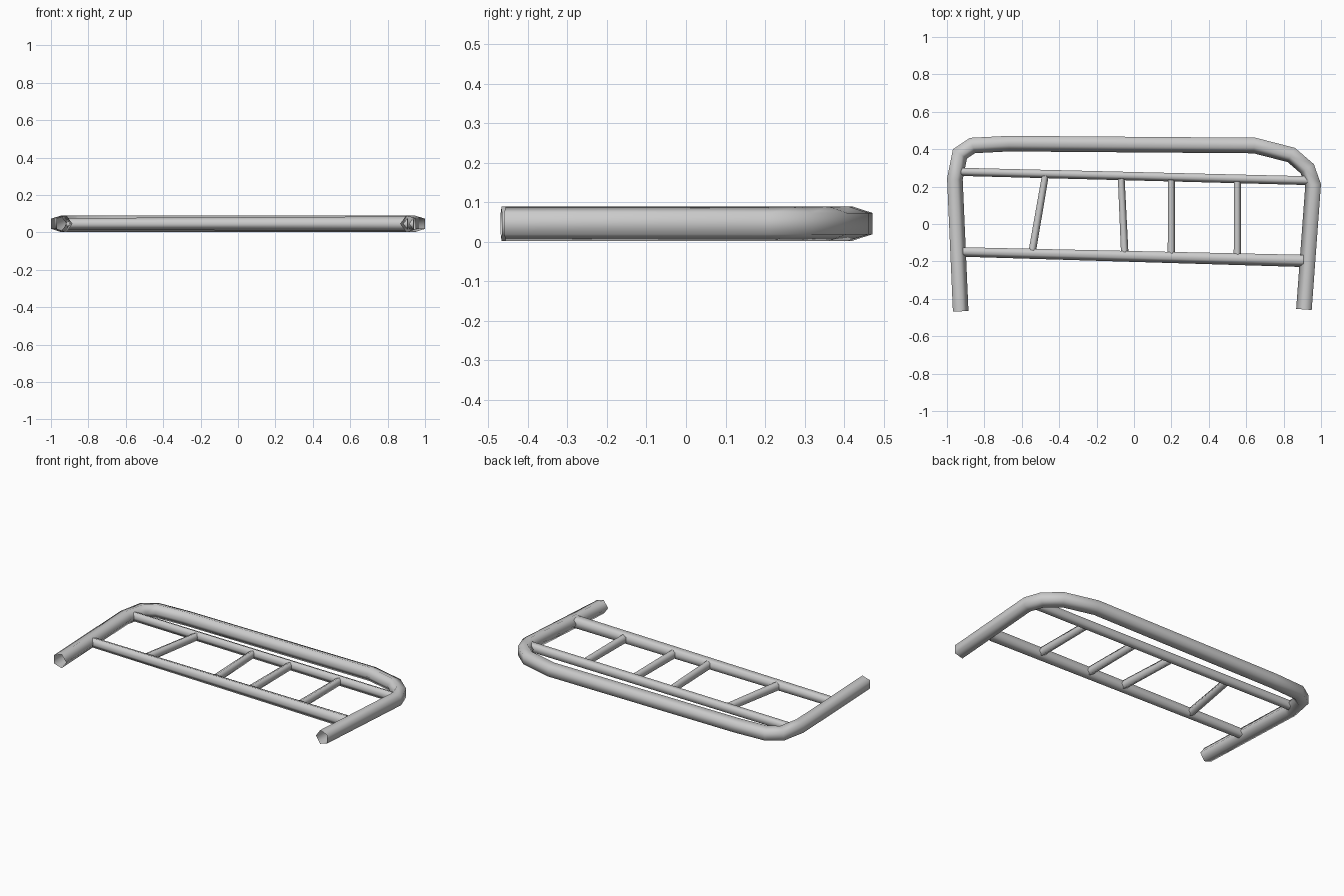
import bpy, math
from mathutils import Vector

if "Cube" in bpy.data.objects:
    bpy.data.objects.remove(bpy.data.objects["Cube"])

Z = 0.046
SIDES = 5

def tube(name, path, radii, tall=1.0):
    """Sweep an open pentagon along a flat path, one corner facing the right of travel."""
    pts = [Vector(p) for p in path]
    verts, faces = [], []
    for i, p in enumerate(pts):
        d_in = (p - pts[max(i - 1, 0)]).normalized() if i else (pts[1] - p).normalized()
        d_out = (pts[i + 1] - p).normalized() if i < len(pts) - 1 else d_in
        n = Vector((d_in.y + d_out.y, -d_in.x - d_out.x)).normalized()
        miter = 1 / max(0.5, n.dot(Vector((d_in.y, -d_in.x))))
        for k in range(SIDES):
            a = 2 * math.pi * k / SIDES
            q = p + n * (radii[i] * math.cos(a) * miter)
            verts.append((q.x, q.y, Z + radii[i] * tall * math.sin(a)))
    for i in range(len(pts) - 1):
        for k in range(SIDES):
            j = (k + 1) % SIDES
            a, b = i * SIDES, (i + 1) * SIDES
            faces.append((a + k, a + j, b + j, b + k))
    me = bpy.data.meshes.new(name)
    me.from_pydata(verts, [], faces)
    me.polygons.foreach_set("use_smooth", [True] * len(faces))
    me.update()
    ob = bpy.data.objects.new(name, me)
    bpy.context.collection.objects.link(ob)
    return ob

# Bent outer frame, from left leg over the top to right leg
frame = [(-0.931, -0.467), (-0.962, 0.24), (-0.935, 0.377), (-0.865, 0.424),
         (-0.67, 0.434), (0.645, 0.424), (0.843, 0.373), (0.93, 0.298),
         (0.962, 0.208), (0.913, -0.457)]
tube("outer_frame", frame, [0.046] * len(frame))

# Cross rails
tube("upper_rail", [(-0.925, 0.281), (0.94, 0.234)], [0.024, 0.026], 1.3)
tube("lower_rail", [(-0.915, -0.147), (0.907, -0.194)], [0.028, 0.036], 1.15)

# Slats between the rails: bottom and top positions
slats = [((-0.545, -0.14), (-0.475, 0.266)), ((-0.052, -0.15), (-0.07, 0.242)),
         ((0.198, -0.157), (0.198, 0.235)), ((0.551, -0.163), (0.551, 0.226))]
for i, (a, b) in enumerate(slats):
    tube(f"slat_{i + 1}", [a, b], [0.022, 0.020], 1.35)
